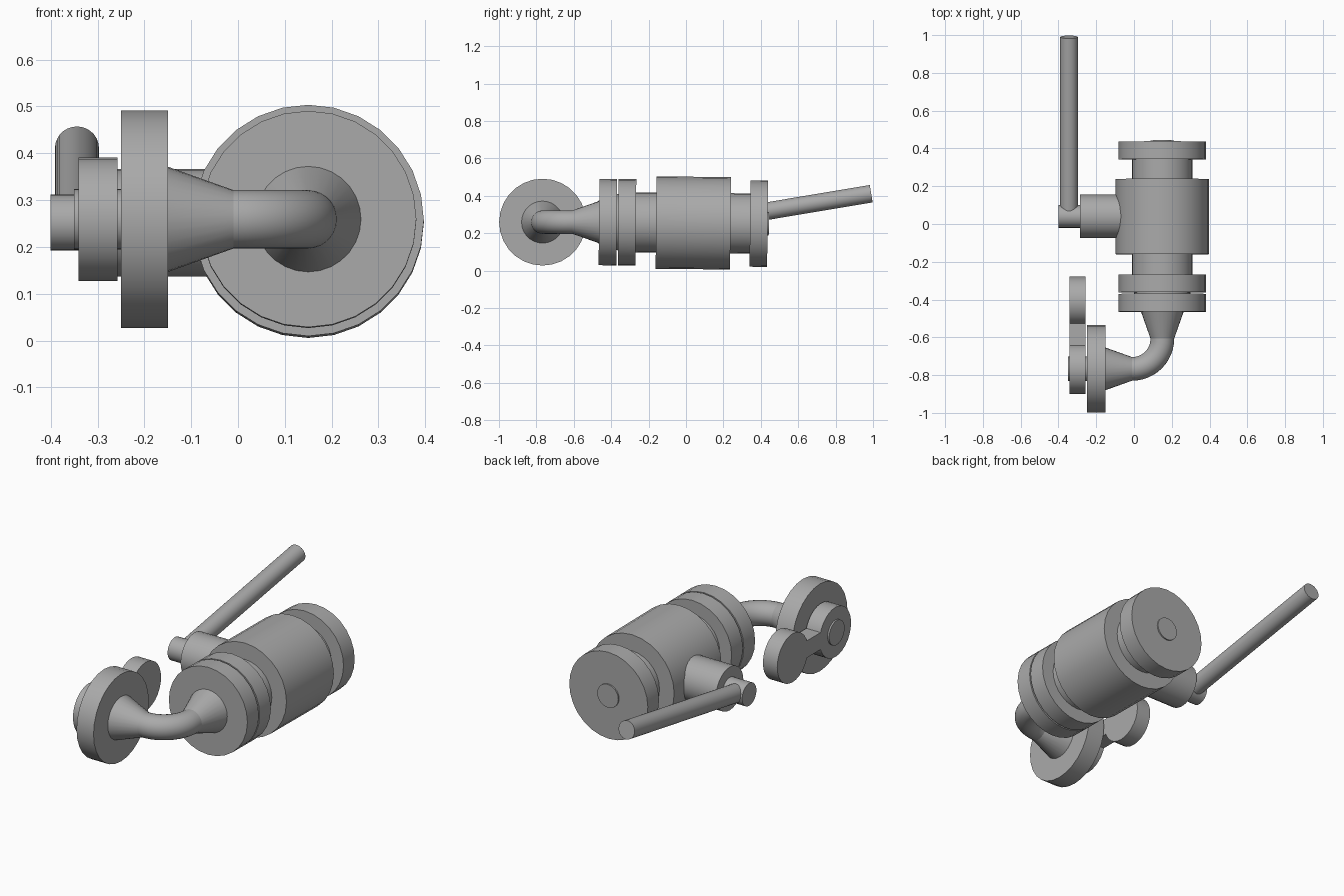
import bpy, bmesh
from math import pi
from mathutils import Vector, Matrix

cube = bpy.data.objects.get("Cube")
if cube:
    bpy.data.objects.remove(cube, do_unlink=True)

steel = bpy.data.materials.new("grey_steel")
steel.use_nodes = True
GREY = (0.4, 0.4, 0.4, 1)
steel.diffuse_color = GREY
steel.node_tree.nodes["Principled BSDF"].inputs["Base Color"].default_value = GREY


def finish(name, bm):
    bmesh.ops.recalc_face_normals(bm, faces=bm.faces)
    mesh = bpy.data.meshes.new(name)
    bm.to_mesh(mesh)
    bm.free()
    mesh.materials.append(steel)
    obj = bpy.data.objects.new(name, mesh)
    bpy.context.collection.objects.link(obj)
    bpy.ops.object.select_all(action="DESELECT")
    obj.select_set(True)
    bpy.context.view_layer.objects.active = obj
    bpy.ops.object.shade_smooth_by_angle(angle=pi / 6)
    return obj


def rod(name, start, end, r1, r2=None, sides=28):
    """Cylinder or cone between two points."""
    start, end = Vector(start), Vector(end)
    axis = end - start
    matrix = Matrix.Translation((start + end) / 2) @ axis.to_track_quat("Z", "Y").to_matrix().to_4x4()
    bm = bmesh.new()
    bmesh.ops.create_cone(bm, cap_ends=True, segments=sides, radius1=r1,
                          radius2=r1 if r2 is None else r2, depth=axis.length, matrix=matrix)
    return finish(name, bm)


def on_axis(y):
    """Point on the slightly tilted valve axis."""
    return (0.15, y, 0.255 - 0.01 * y)


# Valve body, neck, flanges and end plug
for name, y0, y1, radius in [
    ("valve_body", -0.16, 0.238, 0.247),
    ("valve_neck", -0.30, 0.37, 0.161),
    ("outlet_flange", -0.465, -0.37, 0.231),
    ("flange_gasket", -0.38, -0.35, 0.15),
    ("front_valve_flange", -0.362, -0.268, 0.231),
    ("rear_valve_flange", 0.342, 0.436, 0.231),
    ("rear_plug", 0.42, 0.443, 0.062),
]:
    rod(name, on_axis(y0), on_axis(y1), radius)

# Stem and lever handle
STEM_Y, STEM_Z = 0.04, 0.252
rod("stem_housing", (-0.285, STEM_Y, STEM_Z), (0.1, STEM_Y, STEM_Z), 0.115)
rod("stem_pin", (-0.4, STEM_Y, STEM_Z), (-0.25, STEM_Y, STEM_Z), 0.06)
rod("lever_handle", (-0.344, STEM_Y, STEM_Z), (-0.344, 0.99, 0.411), 0.047)

# Reducers joined by a quarter-turn elbow
PIPE_Z, PIPE_R, PIPE_Y, BEND = 0.259, 0.0625, -0.767, 0.16
rod("outlet_reducer", (0.15, -0.45, PIPE_Z), (0.15, PIPE_Y + BEND, PIPE_Z), 0.118, PIPE_R)
rod("branch_reducer", (-0.01, PIPE_Y, PIPE_Z), (-0.16, PIPE_Y, PIPE_Z), PIPE_R, 0.116)

bm = bmesh.new()
ring = bmesh.ops.create_circle(
    bm, segments=28, radius=PIPE_R,
    matrix=Matrix.Translation((0.15, PIPE_Y + BEND, PIPE_Z)) @ Matrix.Rotation(pi / 2, 4, "X"))
bmesh.ops.spin(bm, geom=ring["verts"] + bm.edges[:], cent=(-0.01, PIPE_Y + BEND, PIPE_Z),
               axis=(0, 0, 1), angle=-pi / 2, steps=12)
finish("elbow", bm)

# Side flange with a two-disc swing blank
rod("branch_flange", (-0.25, PIPE_Y, PIPE_Z), (-0.15, PIPE_Y, PIPE_Z), 0.232)
rod("blank_hub", (-0.35, PIPE_Y, PIPE_Z), (-0.24, PIPE_Y, PIPE_Z), 0.065)
for name, y, radius in [("front_blank_disc", PIPE_Y, 0.132), ("rear_blank_disc", -0.408, 0.129)]:
    rod(name, (-0.341, y, PIPE_Z), (-0.257, y, PIPE_Z), radius)
bm = bmesh.new()
bmesh.ops.create_cube(bm, size=1, matrix=Matrix.Translation((-0.299, -0.585, PIPE_Z))
                      @ Matrix.Diagonal((0.084, 0.16, 0.09, 1)))
finish("blank_link", bm)
